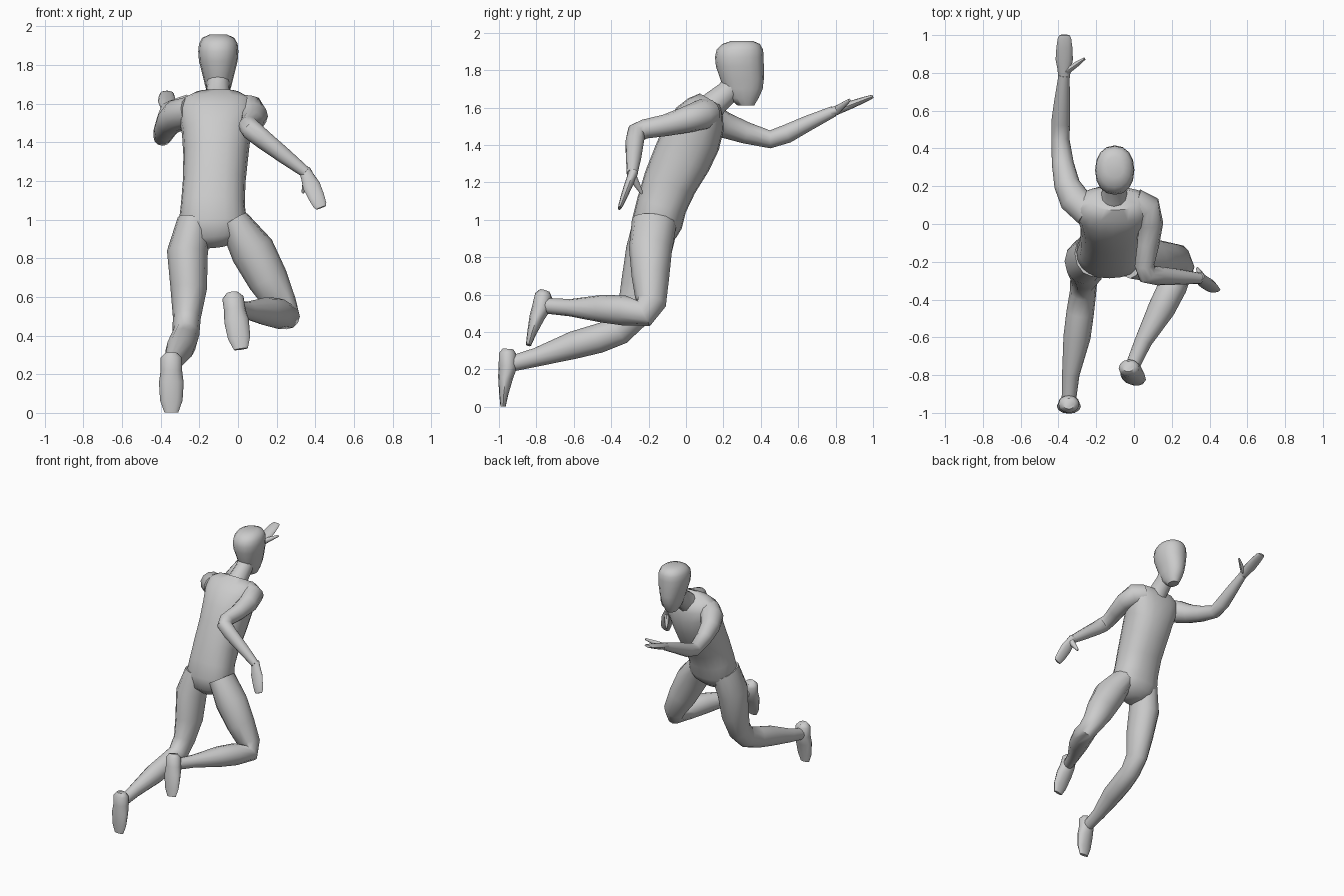
import bpy, bmesh, math
from mathutils import Vector

X, Y, Z = Vector((1, 0, 0)), Vector((0, 1, 0)), Vector((0, 0, 1))


def loft(name, rings, ref=X, sides=12, power=2.0, axis=None):
    """Skin over rings (x, y, z, half width along ref, half depth)."""
    bm = bmesh.new()
    pts = [Vector(r[:3]) for r in rings]
    loops = []
    for i, r in enumerate(rings):
        t = Vector()
        if i > 0:
            t += (pts[i] - pts[i - 1]).normalized()
        if i < len(pts) - 1:
            t += (pts[i + 1] - pts[i]).normalized()
        t = axis if axis else t.normalized()
        a = (ref - t * ref.dot(t)).normalized()
        b = t.cross(a)
        loop = []
        for k in range(sides):
            c, s = math.cos(math.tau * k / sides), math.sin(math.tau * k / sides)
            u = math.copysign(abs(c) ** (2 / power), c)
            v = math.copysign(abs(s) ** (2 / power), s)
            loop.append(bm.verts.new(pts[i] + a * u * r[3] + b * v * r[-1]))
        loops.append(loop)
    for p, q in zip(loops, loops[1:]):
        for k in range(sides):
            n = (k + 1) % sides
            bm.faces.new((p[k], p[n], q[n], q[k]))
    bm.faces.new(loops[0][::-1])
    bm.faces.new(loops[-1])
    bmesh.ops.recalc_face_normals(bm, faces=bm.faces)
    me = bpy.data.meshes.new(name)
    bm.to_mesh(me)
    bm.free()
    ob = bpy.data.objects.new(name, me)
    bpy.context.collection.objects.link(ob)
    bpy.ops.object.select_all(action='DESELECT')
    ob.select_set(True)
    bpy.context.view_layer.objects.active = ob
    bpy.ops.object.shade_smooth_by_angle(angle=math.radians(50))
    return ob


def along(p, q, table, ref):
    """Rings along p-q from (t, offset, half width, half depth)."""
    p, q = Vector(p), Vector(q)
    t = (q - p).normalized()
    b = t.cross((ref - t * ref.dot(t)).normalized())
    return [(*(p.lerp(q, f) + b * o), w, d) for f, o, w, d in table]


def foot(name, heel, toe):
    table = [(0, 0, .032, .028), (.08, 0, .055, .046), (.3, -.008, .056, .05),
             (.5, 0, .064, .04), (.8, .002, .058, .024), (1, 0, .036, .014)]
    loft(name, along(heel, toe, table, X))


def hand(name, wrist, tip, ref, thumb_root, thumb_tip):
    table = [(-.08, 0, .03, .026), (.15, 0, .036, .024), (.38, 0, .046, .022),
             (.7, 0, .042, .017), (.93, 0, .035, .012), (1, 0, .026, .008)]
    loft(name, along(wrist, tip, table, ref))
    thumb = [(0, 0, .024, .018), (.55, 0, .016, .014), (1, 0, .008, .007)]
    loft(name + "_thumb", along(thumb_root, thumb_tip, thumb, Z), Z, 8)


# Torso leaning forward
loft("torso", [
    (-.12, -.16, .86, .06, .06), (-.125, -.165, .91, .15, .115),
    (-.13, -.155, .98, .178, .135), (-.13, -.13, 1.08, .165, .135),
    (-.123, -.085, 1.20, .162, .145), (-.115, -.02, 1.33, .168, .158),
    (-.112, .03, 1.44, .178, .16), (-.11, .075, 1.54, .2, .14),
    (-.105, .105, 1.60, .198, .105), (-.105, .13, 1.643, .13, .065)],
    sides=20, power=2.3)

# Neck and head
loft("neck", [(-.107, .10, 1.56, .09, .09), (-.105, .155, 1.625, .068, .07),
              (-.103, .22, 1.68, .06, .062), (-.102, .28, 1.75, .062, .065)])
head = [(1.612, .32, .035, .045), (1.65, .308, .056, .08), (1.70, .304, .07, .106),
        (1.75, .30, .082, .116), (1.82, .288, .1, .128), (1.87, .285, .104, .13),
        (1.91, .288, .1, .124), (1.94, .295, .084, .1), (1.957, .3, .048, .055)]
loft("head", [(-.102, y, z, w, d) for z, y, w, d in head], sides=16, power=2.2, axis=Z)

# Arm reaching forward
loft("left_arm", [
    (-.24, .06, 1.56, .08), (-.315, .13, 1.54, .083), (-.355, .21, 1.505, .069),
    (-.377, .32, 1.465, .058), (-.39, .45, 1.43, .048), (-.388, .54, 1.46, .05),
    (-.38, .66, 1.52, .041), (-.37, .79, 1.58, .029)])
hand("left_hand", (-.37, .79, 1.58), (-.368, 1.0, 1.66), X,
     (-.355, .81, 1.59), (-.262, .875, 1.64))

# Arm swung back
loft("right_arm", [
    (.0, .11, 1.57, .08), (.065, .08, 1.56, .083), (.085, 0, 1.535, .07),
    (.075, -.11, 1.505, .058), (.055, -.22, 1.485, .052), (.07, -.265, 1.465, .054),
    (.13, -.275, 1.415, .05), (.24, -.28, 1.33, .041), (.35, -.288, 1.245, .029)], Z)
hand("right_hand", (.35, -.285, 1.245), (.43, -.355, 1.062), Y,
     (.36, -.28, 1.22), (.335, -.235, 1.14))

# Legs
loft("left_leg", [
    (-.225, -.16, .99, .09, .12), (-.262, -.2, .83, .106, .122),
    (-.255, -.24, .64, .094, .11), (-.265, -.285, .49, .072, .09),
    (-.27, -.36, .405, .07, .076), (-.285, -.47, .365, .073, .078),
    (-.302, -.6, .33, .072, .074), (-.335, -.8, .265, .046, .05),
    (-.345, -.935, .23, .038, .042)])
foot("left_foot", (-.345, -.952, .31), (-.345, -.978, .002))
loft("right_leg", [
    (-.02, -.17, .99, .08, .12), (.075, -.19, .84, .115, .115),
    (.155, -.19, .69, .105, .1), (.225, -.19, .56, .08, .085),
    (.25, -.225, .5, .07, .075), (.205, -.33, .515, .076, .08),
    (.145, -.45, .525, .072, .074), (.05, -.62, .53, .046, .046),
    (-.005, -.745, .54, .038, .042)])
foot("right_foot", (-.03, -.755, .62), (.015, -.842, .33))
